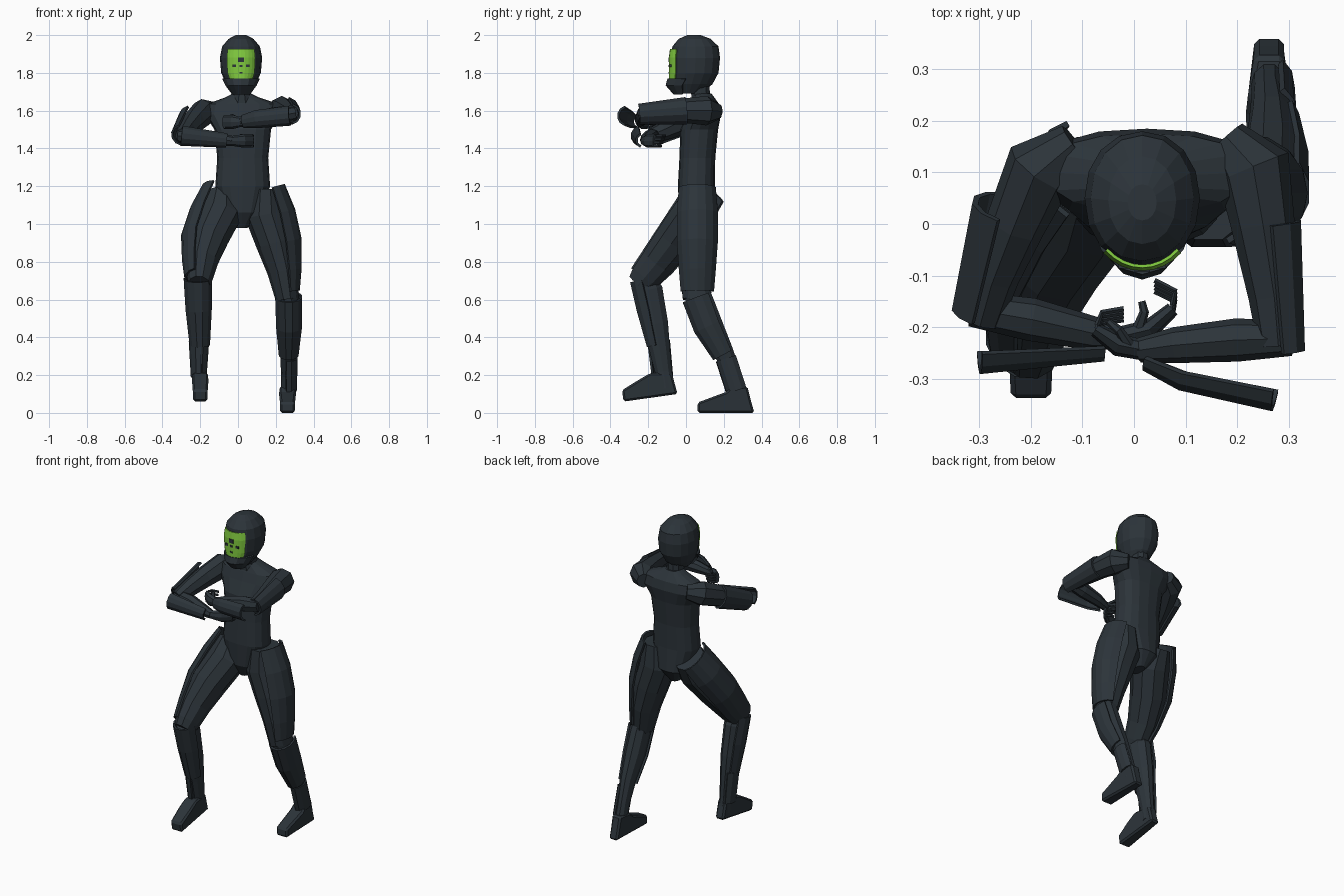
import bpy, bmesh, math
from mathutils import Vector


def material(name, rgb):
    m = bpy.data.materials.new(name)
    m.diffuse_color = (*rgb, 1)
    return m


SLATE = material("dark slate", (0.025, 0.034, 0.042))
GREEN = material("visor green", (0.22, 0.60, 0.05))
X, Z = Vector((1, 0, 0)), Vector((0, 0, 1))


def finish(name, bm, mat=SLATE):
    bmesh.ops.recalc_face_normals(bm, faces=bm.faces[:])
    me = bpy.data.meshes.new(name)
    bm.to_mesh(me)
    bm.free()
    me.materials.append(mat)
    ob = bpy.data.objects.new(name, me)
    bpy.context.collection.objects.link(ob)
    return ob


def loft(name, secs, ref=X, n=10, axis=None, p=2.0, arc=None, thick=0.012, mat=SLATE):
    """Skin of elliptical sections (x,y,z,ru,rv); with arc=(mid,half) an open shell."""
    bm = bmesh.new()
    pts = [Vector(s[:3]) for s in secs]
    rings = []
    for i, s in enumerate(secs):
        t = axis or (pts[min(i + 1, len(pts) - 1)] - pts[max(i - 1, 0)])
        t = t.normalized()
        u = (ref - t * ref.dot(t)).normalized()
        v = t.cross(u)
        ring = []
        for k in range(n):
            if arc:
                a = math.radians(arc[0] - arc[1] + 2 * arc[1] * k / (n - 1))
            else:
                a = 2 * math.pi * k / n
            c, d = math.cos(a), math.sin(a)
            c = math.copysign(abs(c) ** (2 / p), c)
            d = math.copysign(abs(d) ** (2 / p), d)
            ring.append(bm.verts.new(pts[i] + u * c * s[3] + v * d * s[4]))
        rings.append(ring)
    for a, b in zip(rings, rings[1:]):
        for k in range(n - 1 if arc else n):
            j = (k + 1) % n
            bm.faces.new((a[k], a[j], b[j], b[k]))
    if not arc:
        bm.faces.new(rings[0])
        bm.faces.new(rings[-1])
    ob = finish(name, bm, mat)
    if arc:
        mod = ob.modifiers.new("thickness", "SOLIDIFY")
        mod.thickness = thick
        mod.offset = 0
    return ob


def foot(name, x, w, profile):
    """Side profile (y,z) extruded across the foot, narrowed at the heel and toe."""
    bm = bmesh.new()
    f = bm.faces.new([bm.verts.new((x - w, y, z)) for y, z in profile])
    r = bmesh.ops.extrude_face_region(bm, geom=[f])
    bmesh.ops.translate(bm, vec=(2 * w, 0, 0), verts=[g for g in r["geom"] if isinstance(g, bmesh.types.BMVert)])
    toe, heel = profile[0][0], profile[-1][0]
    for v in bm.verts:
        if v.co.y > heel - .04:
            v.co.x = x + (v.co.x - x) * .65
        elif v.co.y < toe + .02:
            v.co.x = x + (v.co.x - x) * .88
    ob = finish(name, bm)
    b = ob.modifiers.new("chamfer", "BEVEL")
    b.width = 0.01
    b.segments = 1


def box(name, c, size, mat=SLATE):
    bm = bmesh.new()
    bmesh.ops.create_cube(bm, size=1)
    for v in bm.verts:
        v.co = Vector(c) + Vector([v.co[i] * size[i] for i in range(3)])
    return finish(name, bm, mat)


# Torso, neck
loft("torso", [(.02, .06, .98, .03, .05), (.022, .065, 1.06, .10, .10), (.025, .055, 1.2, .145, .098),
               (.025, .06, 1.35, .135, .095), (.025, .07, 1.5, .15, .10), (.025, .095, 1.58, .20, .09),
               (.025, .10, 1.635, .19, .075), (.022, .095, 1.67, .09, .055), (.02, .09, 1.69, .05, .045)],
     n=16, axis=Z, p=2.5)
loft("neck", [(.02, .085, 1.64, .065, .06), (.02, .078, 1.68, .05, .052), (.018, .07, 1.76, .05, .055)], axis=Z)

# Helmet with chin guard; the visor follows the helmet skin closely
loft("helmet", [(.016, .015, 1.69, .045, .065), (.016, .03, 1.74, .078, .11), (.016, .047, 1.8, .105, .125),
                (.016, .05, 1.88, .112, .13), (.016, .05, 1.94, .10, .122), (.016, .046, 1.98, .066, .085),
                (.016, .042, 2.0, .028, .035)], n=16, axis=Z, p=2.1)
loft("chin_guard", [(.016, .0, 1.69, .045, .062), (.016, .01, 1.735, .08, .112), (.016, .032, 1.77, .097, .124)],
     n=7, axis=Z, arc=(270, 75))
loft("visor", [(.016, .031, 1.745, .078, .119), (.016, .047, 1.8, .106, .134), (.016, .05, 1.88, .112, .138),
               (.016, .05, 1.925, .105, .132)], n=9, axis=Z, arc=(270, 41), thick=0.006, mat=GREEN)
# Small dark marks on the visor
for nm, x, y, z, w, h in [("brow_mark", .016, -.089, 1.87, .03, .025), ("left_eye_mark", -.02, -.082, 1.837, .02, .014),
                          ("right_eye_mark", .052, -.082, 1.837, .02, .014), ("nose_mark", .016, -.089, 1.837, .014, .012),
                          ("mouth_mark", .016, -.088, 1.80, .016, .009)]:
    box(nm, (x, y, z), (w, .009, h))

# Right (+x) leg, standing back
loft("right_thigh", [(.145, .06, 1.185, .085, .095), (.145, .06, 1.05, .11, .11), (.195, .06, .9, .10, .108),
                     (.235, .06, .75, .08, .098), (.26, .055, .6, .06, .075)])
loft("right_thigh_guard", [(.145, .06, 1.185, .10, .10), (.18, .06, 1.05, .12, .112), (.210, .06, .9, .123, .112),
                           (.235, .06, .75, .097, .10), (.25, .06, .64, .072, .09)], n=7, arc=(0, 68))
loft("right_shin", [(.262, .05, .66, .055, .07), (.268, .075, .58, .06, .078), (.27, .125, .46, .06, .075),
                    (.268, .20, .32, .045, .055), (.263, .25, .2, .035, .042), (.262, .285, .07, .036, .045)])
loft("right_shin_guard", [(.268, .062, .615, .068, .082), (.27, .12, .46, .065, .08), (.268, .20, .31, .048, .06)],
     n=8, arc=(60, 105))
loft("right_ankle_guard", [(.265, .215, .29, .045, .055), (.263, .27, .12, .043, .055)], n=6, arc=(20, 80))
foot("right_foot", .262, .044, [(.062, 0), (.062, .055), (.21, .11), (.245, .14), (.325, .14), (.345, .06), (.362, 0)])

# Left (-x) leg, stepping forward
loft("left_thigh", [(-.085, .09, 1.15, .085, .095), (-.095, .03, 1.05, .115, .11), (-.155, -.06, .92, .105, .108),
                    (-.19, -.15, .8, .085, .095), (-.20, -.215, .72, .07, .085), (-.205, -.25, .68, .058, .068)])
loft("left_thigh_guard", [(-.092, .10, 1.165, .10, .113), (-.132, .03, 1.05, .122, .116), (-.175, -.06, .92, .123, .112),
                          (-.193, -.15, .8, .098, .102), (-.20, -.228, .71, .078, .085)], n=7, arc=(180, 68))
loft("left_shin", [(-.208, -.225, .71, .056, .065), (-.208, -.20, .65, .062, .08), (-.203, -.165, .47, .056, .074),
                   (-.20, -.138, .33, .044, .057), (-.20, -.12, .22, .036, .047), (-.20, -.105, .13, .036, .05)])
loft("left_shin_guard", [(-.212, -.212, .71, .072, .083), (-.208, -.175, .55, .066, .083), (-.202, -.142, .36, .05, .062)],
     n=8, arc=(120, 105))
loft("left_ankle_guard", [(-.205, -.14, .38, .05, .06), (-.202, -.12, .19, .042, .056)], n=6, arc=(160, 80))
foot("left_foot", -.20, .044, [(-.33, .06), (-.339, .12), (-.25, .175), (-.19, .21), (-.075, .21), (-.045, .10)])

# Right (+x) arm, raised across the chest
loft("right_upper_arm", [(.18, .168, 1.595, .045, .04), (.232, .11, 1.6, .078, .073), (.25, 0, 1.6, .066, .062),
                         (.272, -.14, 1.59, .054, .05), (.28, -.235, 1.585, .045, .04)], ref=Z, n=8)
loft("right_upper_arm_guard", [(.255, 0, 1.6, .068, .066), (.28, -.25, 1.582, .05, .048)], ref=Z, n=6, arc=(270, 80))
loft("right_forearm", [(.305, -.222, 1.588, .038, .034), (.20, -.225, 1.572, .048, .042), (.08, -.235, 1.555, .038, .035),
                       (.01, -.245, 1.54, .027, .024)], ref=Z, n=8)
loft("right_forearm_guard", [(.278, -.308, 1.573, .05, .052), (.10, -.275, 1.555, .045, .045), (.03, -.252, 1.542, .032, .03)],
     ref=Z, n=6, arc=(270, 72))
loft("right_palm", [(.02, -.245, 1.54, .025, .02), (-.03, -.235, 1.54, .038, .022), (-.075, -.205, 1.54, .036, .014)],
     ref=Z, n=8)

# Left (-x) arm, lower and folded in front
loft("left_upper_arm", [(-.115, .158, 1.6, .045, .04), (-.182, .108, 1.59, .074, .07), (-.23, 0, 1.545, .065, .058),
                        (-.27, -.10, 1.5, .053, .048), (-.295, -.185, 1.465, .042, .04)], ref=Z, n=8)
loft("left_upper_arm_guard", [(-.245, .03, 1.56, .068, .066), (-.298, -.175, 1.47, .055, .052)], ref=Z, n=6, arc=(90, 80))
loft("left_forearm", [(-.315, -.165, 1.467, .036, .034), (-.20, -.185, 1.46, .044, .042), (-.08, -.212, 1.445, .034, .033),
                      (-.03, -.22, 1.44, .026, .023)], ref=Z, n=8)
loft("left_forearm_guard", [(-.30, -.237, 1.467, .05, .05), (-.06, -.232, 1.442, .034, .03)], ref=Z, n=6, arc=(90, 75))
loft("left_palm", [(-.04, -.222, 1.44, .025, .02), (.03, -.205, 1.44, .036, .02), (.075, -.165, 1.44, .036, .014)],
     ref=Z, n=8)

# Fingers, curled inward
for side, z0, knuckle, mid, tip in [("right", 1.54, (-.072, -.207), (-.062, -.182), (-.02, -.175)),
                                    ("left", 1.44, (.074, -.168), (.08, -.14), (.04, -.12))]:
    for i in range(4):
        z, s = z0 + (i - 1.5) * .018, (i - 1.5) * .007
        loft(f"{side}_finger_{i + 1}", [(x, y + s, z, .008, .006) for x, y in (knuckle, mid, tip)], ref=Z, n=6)
loft("right_thumb", [(-.01, -.235, 1.56, .012, .01), (-.03, -.205, 1.575, .009, .008), (-.05, -.19, 1.57, .007, .006)], n=6)
loft("left_thumb", [(.01, -.20, 1.46, .012, .01), (.02, -.17, 1.47, .009, .008), (.015, -.15, 1.47, .007, .006)], n=6)
